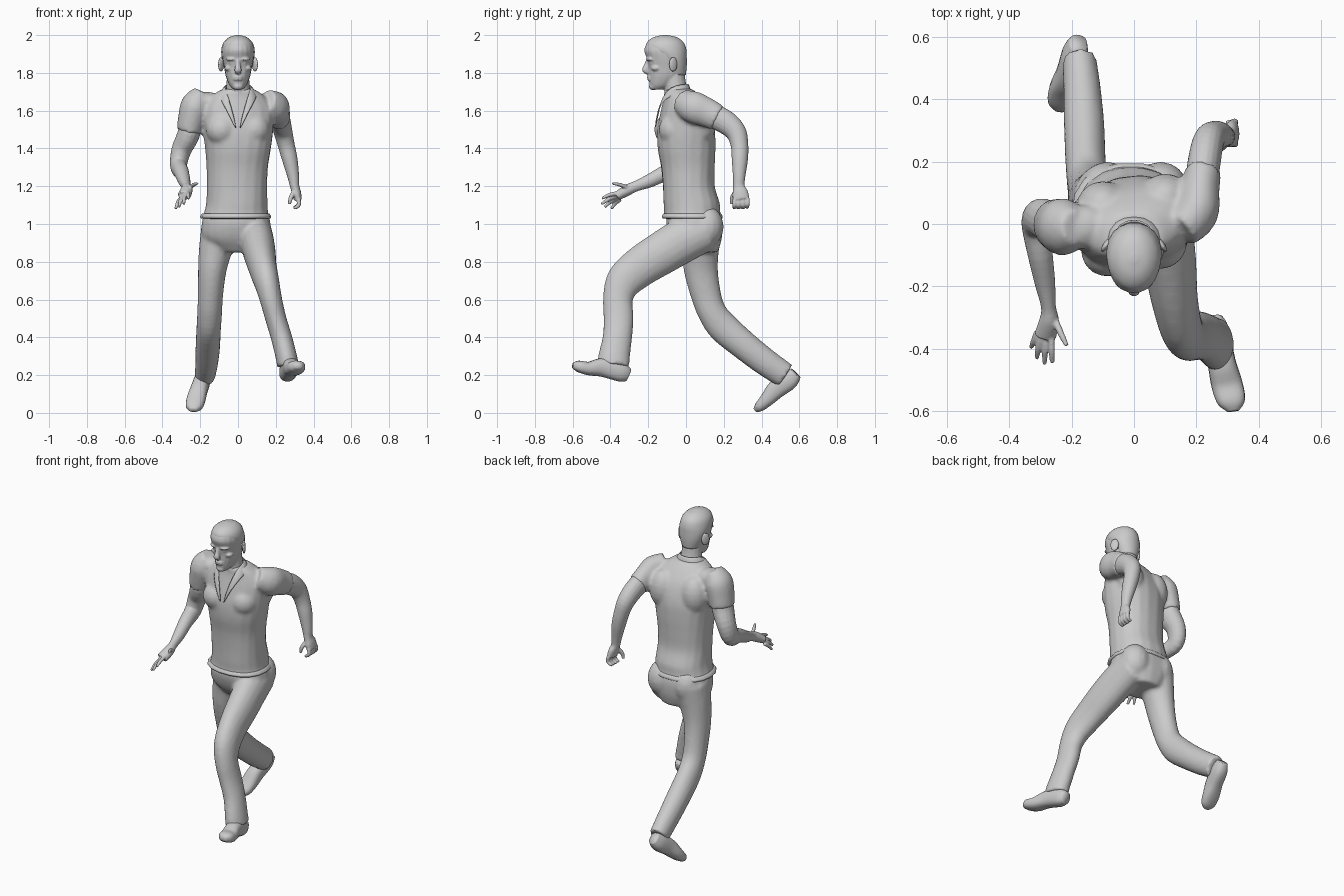
import bpy, bmesh, math
from mathutils import Vector, Matrix

SEG, STEPS = 18, 4


def spline(rows):
    """Smoothly interpolate rows of (x, y, z, a, b, yaw)."""
    rows = [Vector(tuple(r) + (0,) * (6 - len(r))) for r in rows]
    out = []
    for i in range(len(rows) - 1):
        p0, p1, p2, p3 = rows[max(i - 1, 0)], rows[i], rows[i + 1], rows[min(i + 2, len(rows) - 1)]
        for s in range(STEPS):
            t = s / STEPS
            out.append(0.5 * (2 * p1 + (p2 - p0) * t + (2 * p0 - 5 * p1 + 4 * p2 - p3) * t * t
                              + (3 * p1 - p0 - 3 * p2 + p3) * t ** 3))
    return out + [rows[-1]]


def tube(bm, rows, flat=False, power=1.0):
    """Capped tube through elliptical sections; flat keeps the sections level."""
    pts, loops = spline(rows), []
    for i, p in enumerate(pts):
        c = Vector(p[:3])
        t = Vector(pts[min(i + 1, len(pts) - 1)][:3]) - Vector(pts[max(i - 1, 0)][:3])
        t = Vector((0, 0, 1)) if flat else t.normalized()
        u = Vector((1, 0, 0))
        u = (u - u.dot(t) * t).normalized()
        u = Matrix.Rotation(math.radians(p[5]), 3, t) @ u
        v = t.cross(u)
        a, b = max(p[3], .003), max(p[4], .003)
        ring = []
        for k in range(SEG):
            w = 2 * math.pi * k / SEG
            cs, sn = math.cos(w), math.sin(w)
            ring.append(bm.verts.new(c + u * a * math.copysign(abs(cs) ** power, cs)
                                     + v * b * math.copysign(abs(sn) ** power, sn)))
        loops.append(ring)
    for r, q in zip(loops, loops[1:]):
        for k in range(SEG):
            bm.faces.new((r[k], r[(k + 1) % SEG], q[(k + 1) % SEG], q[k]))
    bm.faces.new(loops[0][::-1])
    bm.faces.new(loops[-1])


def blob(bm, loc, size, yaw=0):
    m = Matrix.Translation(loc) @ Matrix.Rotation(math.radians(yaw), 4, 'Z') @ Matrix.Diagonal((*size, 1))
    bmesh.ops.create_uvsphere(bm, u_segments=16, v_segments=10, radius=1, matrix=m)


def finger(bm, base, tip, r, bend=(0, 0, 0)):
    base, tip = Vector(base), Vector(tip)
    mid = (base + tip) / 2 + Vector(bend)
    tube(bm, [(*base, r, r), (*mid, r, r), (*tip, r * .7, r * .7)])


def finish(name, bm, voxel=0, smooth=0):
    bmesh.ops.recalc_face_normals(bm, faces=bm.faces)
    for f in bm.faces:
        f.smooth = True
    me = bpy.data.meshes.new(name)
    bm.to_mesh(me)
    bm.free()
    ob = bpy.data.objects.new(name, me)
    bpy.context.collection.objects.link(ob)
    if voxel:
        m = ob.modifiers.new("fuse", 'REMESH')
        m.mode, m.voxel_size, m.use_smooth_shade = 'VOXEL', voxel, True
        s = ob.modifiers.new("soften", 'SMOOTH')
        s.factor, s.iterations = .5, smooth
    return ob


# Shirt: twisted torso, chest, back and short sleeves
bm = bmesh.new()
tube(bm, [(-.012, .035, 1.025, .18, .157, 0), (-.01, .033, 1.06, .17, .15, 0), (-.006, .03, 1.11, .163, .15, 0),
          (-.005, .015, 1.2, .16, .138, 2), (-.004, .01, 1.3, .163, .142, 4), (0, .003, 1.4, .175, .152, 6),
          (0, 0, 1.5, .188, .15, 8), (0, -.005, 1.6, .19, .125, 9), (0, -.02, 1.67, .15, .095, 9),
          (0, -.04, 1.715, .085, .075, 6)], flat=True, power=.88)
for s in (-1, 1):
    blob(bm, (s * .085, -.075 + s * .012, 1.5), (.085, .082, .085), 8)
    blob(bm, (s * .1, .07 + s * .012, 1.54), (.085, .08, .12), 8)
tube(bm, [(-.19, -.01, 1.70, .045, .055), (-.222, -.01, 1.635, .078, .09), (-.245, -.005, 1.55, .074, .086),
          (-.258, 0, 1.49, .067, .079)])
blob(bm, (-.17, -.01, 1.65), (.09, .07, .05), 8)
tube(bm, [(.15, -.02, 1.65, .06, .065), (.2, .035, 1.62, .07, .085), (.212, .11, 1.59, .062, .078),
          (.222, .17, 1.56, .058, .07)])
finish("shirt", bm, .011, 4)

# Shirt hem fold
bm = bmesh.new()
tube(bm, [(-.012, .035, 1.03, .184, .16), (-.012, .033, 1.04, .188, .163), (-.012, .033, 1.055, .178, .155)], flat=True, power=.88)
finish("shirt_hem", bm)

# Open collar running down into the neckline
bm = bmesh.new()
inner = [(0, .02, 1.745), (.05, .005, 1.745), (.076, -.05, 1.74), (.065, -.11, 1.715), (.035, -.143, 1.63), (.003, -.166, 1.5)]
outer = [(0, .035, 1.69), (.075, .02, 1.69), (.108, -.05, 1.69), (.1, -.115, 1.665), (.06, -.158, 1.6), (.012, -.168, 1.5)]
for s in (-1, 1):
    rows = [[bm.verts.new((s * x, y, z)) for x, y, z in line] for line in (inner, outer)]
    for k in range(5):
        bm.faces.new((rows[0][k], rows[0][k + 1], rows[1][k + 1], rows[1][k]))
bmesh.ops.remove_doubles(bm, verts=bm.verts, dist=.0005)
ob = finish("collar", bm)
m = ob.modifiers.new("thickness", 'SOLIDIFY')
m.thickness = .008
m = ob.modifiers.new("round", 'SUBSURF')
m.levels = m.render_levels = 1

# Trousers: hips, driving leg in front, trailing leg behind
bm = bmesh.new()
tube(bm, [(-.01, .04, 1.06, .168, .14), (-.01, .045, 1.0, .183, .15), (-.012, .055, .92, .175, .135),
          (-.005, .07, .85, .1, .1)], flat=True, power=.9)
for s in (-1, 1):
    blob(bm, (s * .085, .11, .985), (.09, .09, .11))
tube(bm, [(.085, .10, .965, .09, .11), (.1, -.02, .91, .09, .118), (.115, -.13, .845, .085, .115),
          (.13, -.24, .775, .075, .108), (.15, -.325, .7, .068, .098), (.172, -.36, .61, .06, .08),
          (.2, -.357, .5, .056, .08), (.23, -.363, .4, .056, .078), (.255, -.38, .3, .057, .084),
          (.265, -.385, .25, .058, .086)])
tube(bm, [(-.095, .075, .98, .1, .12), (-.12, .075, .86, .088, .1), (-.137, .08, .75, .075, .09),
          (-.146, .107, .62, .067, .08), (-.15, .14, .53, .066, .077), (-.155, .2, .45, .065, .083),
          (-.16, .32, .347, .065, .077), (-.166, .43, .262, .06, .073), (-.175, .525, .198, .055, .068)])
finish("trousers", bm, .011, 4)

# Shoes
for name, rows in (
    ("front_shoe", [(.255, -.305, .2, .03, .035), (.262, -.345, .215, .044, .05), (.28, -.44, .24, .045, .05),
                    (.298, -.515, .235, .05, .036), (.313, -.57, .247, .044, .03), (.318, -.6, .25, .018, .015)]),
    ("back_shoe", [(-.178, .58, .21, .028, .035), (-.188, .545, .175, .042, .052), (-.205, .478, .125, .045, .05),
                   (-.222, .43, .072, .05, .038), (-.233, .388, .032, .043, .027), (-.236, .365, .014, .018, .012)])):
    bm = bmesh.new()
    tube(bm, rows, power=.8)
    finish(name, bm)

# Arm swinging forward, with open hand
bm = bmesh.new()
tube(bm, [(-.235, -.005, 1.6, .06, .07), (-.26, 0, 1.48, .06, .073), (-.3, .02, 1.39, .053, .062),
          (-.315, -.005, 1.31, .045, .056), (-.3, -.1, 1.275, .04, .043), (-.285, -.19, 1.23, .033, .036),
          (-.274, -.265, 1.2, .024, .028), (-.272, -.31, 1.18, .032, .03), (-.285, -.36, 1.15, .036, .025)])
for base, tip in (((-.31, -.345, 1.13), (-.33, -.395, 1.08)), ((-.3, -.355, 1.14), (-.312, -.43, 1.09)),
                  ((-.283, -.36, 1.15), (-.287, -.448, 1.105)), ((-.265, -.355, 1.165), (-.262, -.445, 1.135)),
                  ((-.255, -.3, 1.19), (-.215, -.39, 1.215))):
    finger(bm, base, tip, .0105, (0, -.004, .005))
finish("forward_arm", bm, .005, 3)

# Arm swinging back, with curled hand
bm = bmesh.new()
tube(bm, [(.212, .1, 1.59, .052, .066), (.225, .2, 1.545, .053, .064), (.238, .262, 1.49, .05, .056),
          (.255, .283, 1.42, .045, .047), (.275, .285, 1.34, .041, .043), (.293, .281, 1.25, .031, .033),
          (.3, .28, 1.2, .025, .031), (.31, .287, 1.165, .024, .042), (.317, .292, 1.13, .022, .044)])
for k in range(4):
    y = .258 + k * .023
    finger(bm, (.32, y, 1.135), (.295, y - .003, 1.082 + .004 * (k == 3)), .0115, (.014, 0, -.008))
finger(bm, (.295, .262, 1.17), (.272, .242, 1.105), .012, (-.004, -.008, 0))
finish("backward_arm", bm, .005, 3)

# Head with neck, nose, brow, cheeks, lips and ears
bm = bmesh.new()
tube(bm, [(0, -.04, 1.6, .075, .075), (0, -.05, 1.69, .066, .064), (0, -.062, 1.76, .06, .06), (0, -.075, 1.84, .06, .065)], flat=True)
tube(bm, [(0, -.15, 1.713, .025, .03), (0, -.13, 1.735, .045, .062), (0, -.107, 1.78, .064, .09),
          (0, -.1, 1.83, .074, .099), (0, -.104, 1.88, .083, .106), (0, -.11, 1.92, .085, .112),
          (0, -.11, 1.96, .074, .096), (0, -.11, 1.987, .047, .062), (0, -.11, 2.0, .012, .015)], flat=True, power=.95)
tube(bm, [(0, -.197, 1.875, .01, .012), (0, -.208, 1.84, .013, .014), (0, -.215, 1.815, .019, .017), (0, -.2, 1.8, .014, .01)])
blob(bm, (0, -.172, 1.728), (.028, .024, .02))
blob(bm, (0, -.188, 1.766), (.028, .018, .009))
blob(bm, (0, -.19, 1.778), (.026, .018, .007))
for s in (-1, 1):
    blob(bm, (s * .034, -.19, 1.872), (.03, .02, .009), s * 18)
    blob(bm, (s * .045, -.155, 1.825), (.026, .03, .018), s * 25)
    blob(bm, (s * .032, -.183, 1.853), (.014, .012, .008))
    blob(bm, (s * .09, -.068, 1.845), (.01, .026, .04), s * 32)
finish("head", bm, .005, 2)

# Short hair
bm = bmesh.new()
tube(bm, [(0, -.055, 1.79, .055, .055), (0, -.06, 1.84, .074, .065), (0, -.078, 1.885, .0865, .083),
          (0, -.104, 1.925, .088, .107), (0, -.11, 1.962, .076, .098), (0, -.11, 1.989, .047, .062), (0, -.11, 2.0, .01, .012)], flat=True)
finish("hair", bm)
